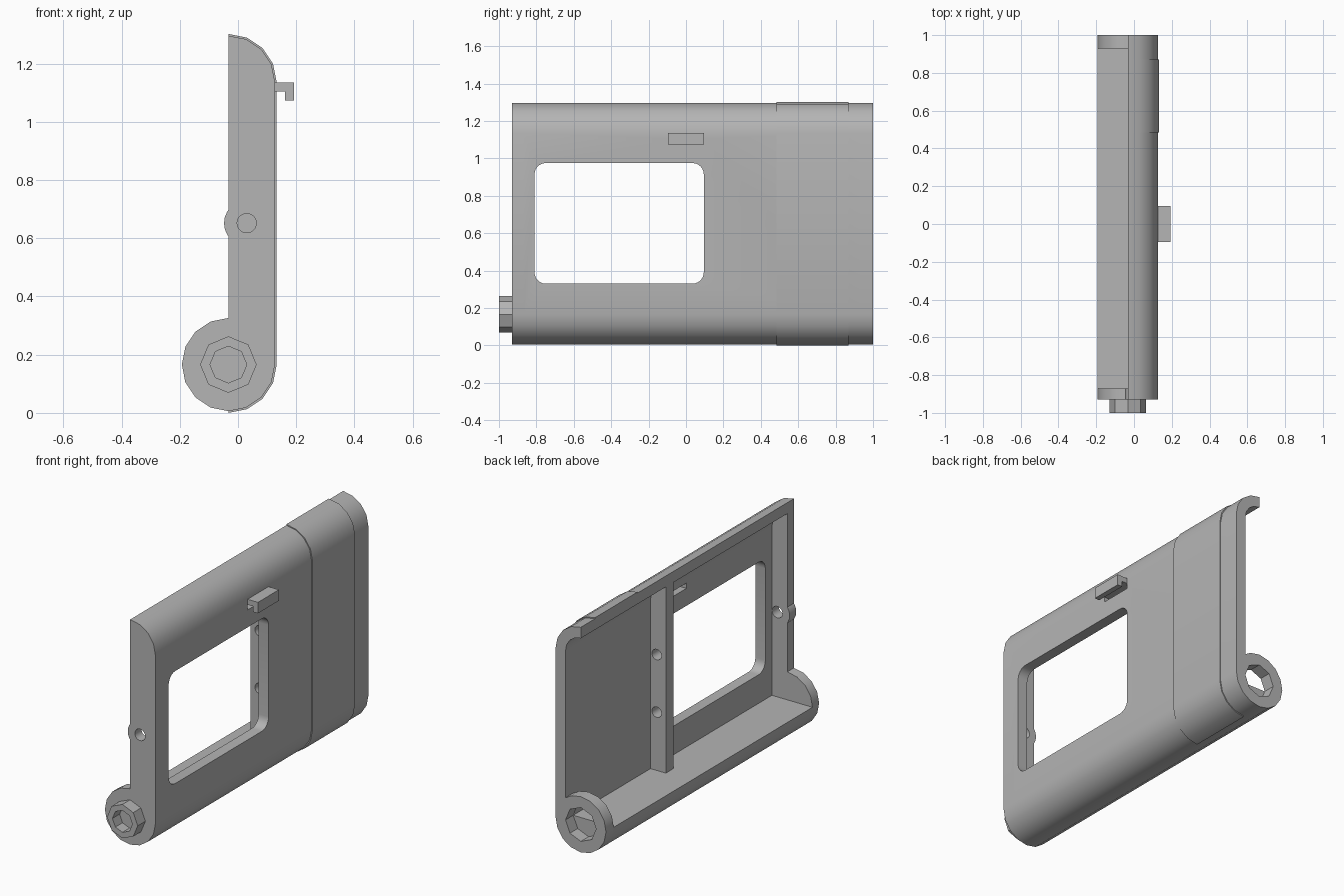
import bpy, bmesh
from math import cos, sin, radians, acos, degrees

cube = bpy.data.objects.get("Cube")
if cube:
    bpy.data.objects.remove(cube, do_unlink=True)

grey = bpy.data.materials.new("plain grey")
grey.use_nodes = True
colour = (0.46, 0.46, 0.46, 1)
grey.diffuse_color = colour
grey.node_tree.nodes["Principled BSDF"].inputs["Base Color"].default_value = colour

CX, LOW, HIGH = -0.033, 0.166, 1.136   # arc centres of the shell
R, RI, RB = 0.16, 0.097, 0.166         # outer, inner and band radii
FRONT, BACK = -0.93, 1.0


def arc(x, z, r, start, end, steps):
    angles = [radians(start + (end - start) * i / steps) for i in range(steps + 1)]
    return [(x + r * cos(a), z + r * sin(a)) for a in angles]


def prism(name, points, a, b, axis="y"):
    """Extrude a flat outline from a to b along the x or y axis."""
    bm = bmesh.new()
    place = (lambda p: (p[0], a, p[1])) if axis == "y" else (lambda p: (a, p[0], p[1]))
    face = bm.faces.new([bm.verts.new(place(p)) for p in points])
    new = bmesh.ops.extrude_face_region(bm, geom=[face])["geom"]
    move = (0, b - a, 0) if axis == "y" else (b - a, 0, 0)
    bmesh.ops.translate(bm, vec=move, verts=[v for v in new if isinstance(v, bmesh.types.BMVert)])
    bmesh.ops.recalc_face_normals(bm, faces=bm.faces)
    mesh = bpy.data.meshes.new(name)
    bm.to_mesh(mesh)
    bm.free()
    mesh.materials.append(grey)
    obj = bpy.data.objects.new(name, mesh)
    bpy.context.scene.collection.objects.link(obj)
    return obj


def combine(obj, tool, operation="DIFFERENCE"):
    """Apply a boolean and remove the tool."""
    mod = obj.modifiers.new("cut", "BOOLEAN")
    mod.operation, mod.solver, mod.object = operation, "EXACT", tool
    graph = bpy.context.evaluated_depsgraph_get()
    result = bpy.data.meshes.new_from_object(obj.evaluated_get(graph))
    obj.modifiers.clear()
    obj.data = result
    bpy.data.objects.remove(tool, do_unlink=True)


def rect(x0, x1, z0, z1):
    return [(x0, z0), (x1, z0), (x1, z1), (x0, z1)]


top_outer = arc(CX, HIGH, R, 90, 0, 4)
top_inner = arc(CX, HIGH, RI, 0, 90, 4)

# main shell with a solid half-round base
shell = prism("shell", top_outer + arc(CX, LOW, R, 0, -180, 8)
              + [(CX + RI, LOW)] + top_inner, -0.87, 0.93)

# window with rounded corners, and the slot behind the latch
y0, y1, z0, z1, r = -0.81, 0.095, 0.33, 0.975, 0.06
window = []
for y, z, start in ((y1 - r, z1 - r, 0), (y0 + r, z1 - r, 90),
                    (y0 + r, z0 + r, 180), (y1 - r, z0 + r, 270)):
    window += arc(y, z, r, start, start + 90, 6)
combine(shell, prism("window_cutter", window, 0, 0.3, "x"))
combine(shell, prism("slot_cutter", rect(-0.095, 0.095, 1.075, 1.105), 0, 0.3, "x"))

# closed front end with a pierced bump on its edge
front_wall = prism("front_end_wall", top_outer + arc(CX, LOW, R, 0, -270, 12), FRONT, -0.87)
combine(front_wall, prism("bump", arc(0.03, 0.652, 0.078, 0, 345, 23), FRONT, -0.87), "UNION")
combine(front_wall, prism("bump_hole", arc(0.03, 0.652, 0.033, 0, 345, 23), -1.1, -0.8))

# eight-sided pivot boss with a blind socket
boss = prism("pivot_boss", arc(CX, LOW, 0.097, 0, 315, 7), -1, FRONT)
combine(boss, prism("socket_cutter", arc(CX, LOW, 0.063, 0, 315, 7), -1.1, FRONT - 0.005))

# open back end with a pivot ring
meet = degrees(acos(RI / R))
ring = arc(CX, LOW, R, 0, -292.5, 13) + arc(CX, LOW, R, -292.5, meet - 360, 1)[1:]
back_ring = prism("back_pivot_ring", top_outer + ring + top_inner, 0.93, BACK)
combine(back_ring, prism("pivot_hole", arc(CX, LOW, 0.097, 0, 315, 7), 0.8, 1.1))

# inner divider with two peg holes
divider = prism("divider", [(CX, LOW), (CX + RI, LOW)] + top_inner, 0.16, 0.23)
for z in (0.5, 0.83):
    combine(divider, prism("peg_hole", arc(0.025, z, 0.03, 0, 345, 23), 0, 0.4))

# slightly raised band around the outside
band = prism("raised_band", arc(CX, HIGH, RB, 90, 0, 4) + arc(CX, LOW, RB, 0, -90, 4)
             + arc(CX, LOW, R - 0.01, -90, 0, 4) + arc(CX, HIGH, R - 0.01, 0, 90, 4), 0.485, 0.87)

# hooked latch on the outer face
latch = prism("latch_hook", [(0.12, 1.105), (0.162, 1.105), (0.162, 1.073),
                             (0.193, 1.073), (0.193, 1.136), (0.12, 1.136)], -0.095, 0.095)

# smooth the round parts, keep edges sharp
for obj in bpy.context.view_layer.objects:
    obj.select_set(obj in (shell, front_wall, back_ring, divider, band))
bpy.context.view_layer.objects.active = shell
bpy.ops.object.shade_smooth_by_angle(angle=radians(30))
